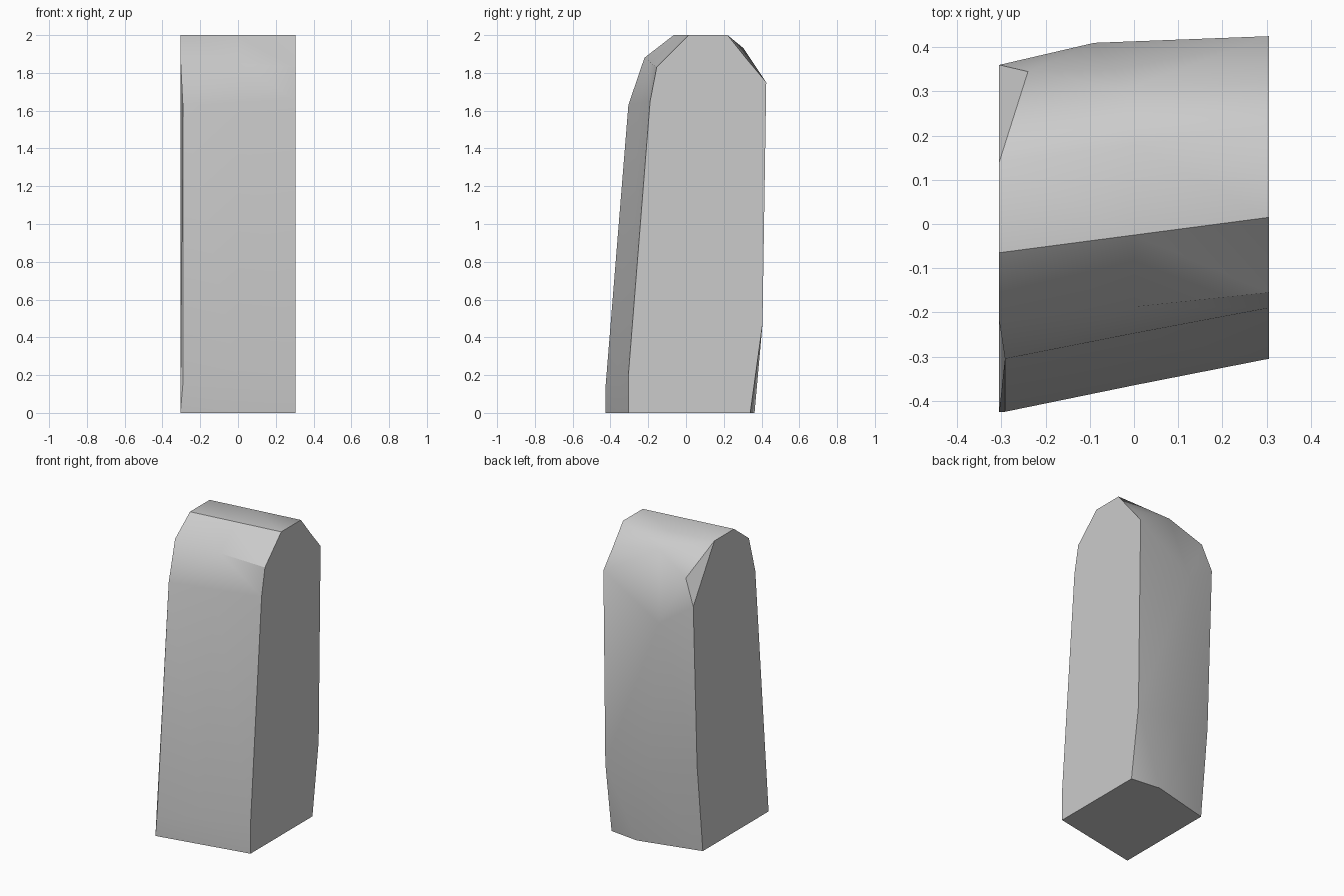
import bpy, bmesh, math

cube = bpy.data.objects.get("Cube")
if cube:
    bpy.data.objects.remove(cube)

# Stone colour
stone = bpy.data.materials.new("pale_grey_stone")
stone.use_nodes = True
colour = (0.6, 0.6, 0.6, 1)
stone.diffuse_color = colour
stone.node_tree.nodes["Principled BSDF"].inputs["Base Color"].default_value = colour

# Side outlines as (y, z): front foot, up over the crown, down the back
left_side = [(-.305, 0), (-.305, .2), (-.19, 1.65), (-.155, 1.83), (.015, 2), (.22, 2),
             (.32, 1.875), (.425, 1.75), (.405, .47), (.34, 0)]
right_side = [(-.425, 0), (-.425, .15), (-.305, 1.63), (-.22, 1.88), (-.065, 2), (.14, 2),
              (.345, 1.815), (.36, 1.65), (.32, .58), (.26, 0)]
SHOULDER = 6

left_loop = [(.305, y, z) for y, z in left_side]
right_loop = [(-.305, y, z) for y, z in right_side]
for i in (1, 2):
    right_loop[i] = (-.292, *right_side[i])
right_loop[SHOULDER] = (-.24, *right_side[SHOULDER])

# Middle outline: halfway at the front, bulging at the back
middle_loop = [(0, (a[0] + b[0]) / 2, (a[1] + b[1]) / 2)
               for a, b in zip(left_side, right_side)]
middle_loop[SHOULDER:] = [(-.02, .305, 1.93), (-.09, .41, 1.5), (0, .39, .5), (.105, .363, 0)]

# Skin the block between its outlines
bm = bmesh.new()
loops = [[bm.verts.new(p) for p in loop] for loop in (left_loop, middle_loop, right_loop)]
count = len(left_loop)
for a, b in zip(loops, loops[1:]):
    for i in range(count - 1):
        bm.faces.new((a[i], a[i + 1], b[i + 1], b[i]))
bm.faces.new([loop[0] for loop in loops] + [loop[-1] for loop in reversed(loops)])

# Side caps and the chipped rear corner
bm.faces.new(loops[0])
right = loops[2]
bm.faces.new(right[:SHOULDER] + right[SHOULDER + 1:])
bm.faces.new(right[SHOULDER - 1:SHOULDER + 2])
bmesh.ops.triangulate(bm, faces=bm.faces[:])
bmesh.ops.recalc_face_normals(bm, faces=bm.faces[:])

mesh = bpy.data.meshes.new("stone_block")
bm.to_mesh(mesh)
bm.free()
mesh.materials.append(stone)
block = bpy.data.objects.new("stone_block", mesh)
bpy.context.collection.objects.link(block)
bpy.ops.object.select_all(action='DESELECT')
block.select_set(True)
bpy.context.view_layer.objects.active = block
bpy.ops.object.shade_smooth_by_angle(angle=math.radians(36))
